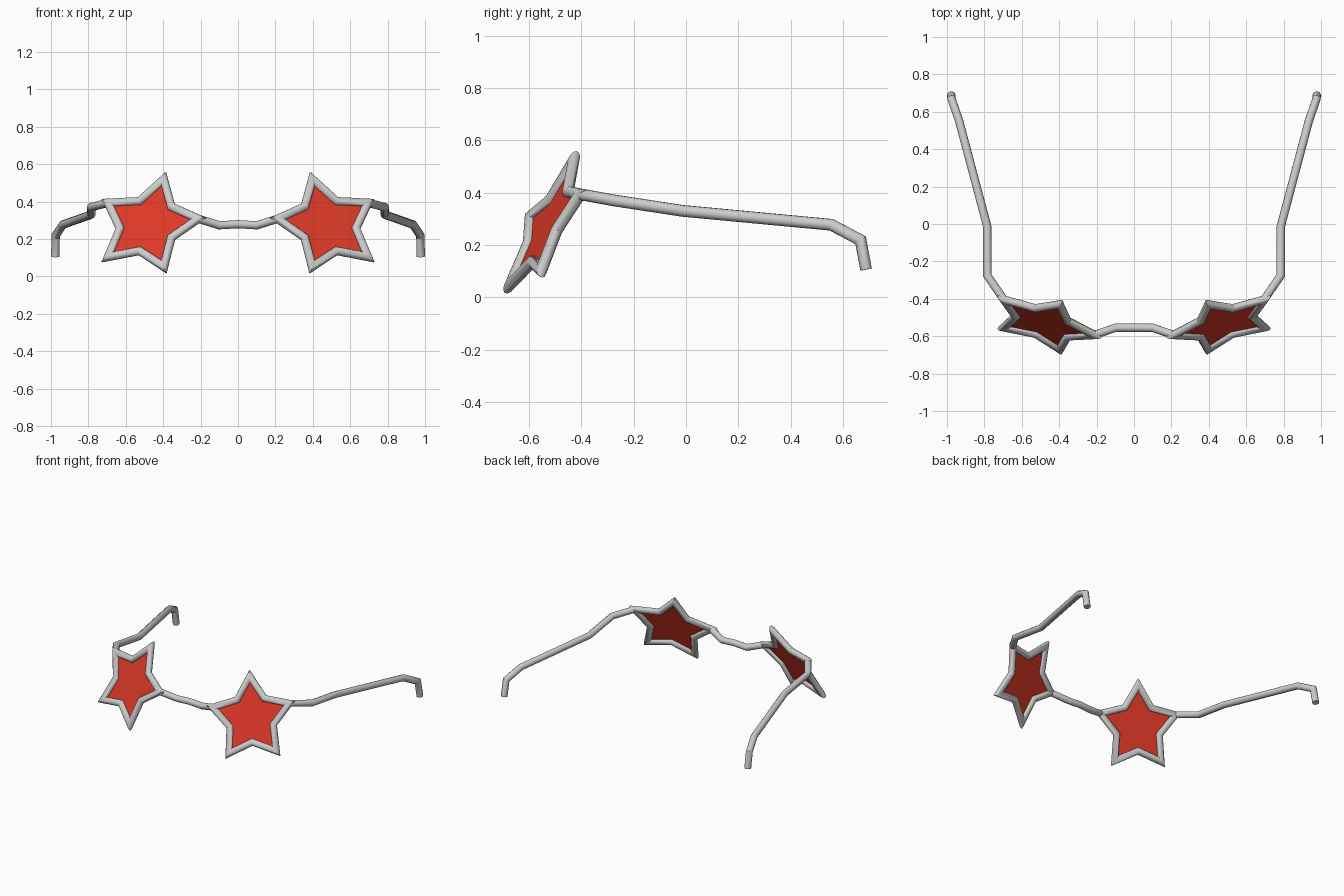
import bpy, bmesh, math
from mathutils import Vector

if "Cube" in bpy.data.objects:
    bpy.data.objects.remove(bpy.data.objects["Cube"])

R = 0.0225      # wire radius
SIDES = 12


def material(name, color):
    m = bpy.data.materials.new(name)
    m.diffuse_color = (*color, 1)
    m.use_nodes = True
    m.node_tree.nodes["Principled BSDF"].inputs["Base Color"].default_value = m.diffuse_color
    return m


silver = material("silver_grey", (0.6, 0.6, 0.6))
red = material("lens_red", (0.72, 0.04, 0.02))


def finish(name, bm, mat, mirror):
    bmesh.ops.recalc_face_normals(bm, faces=bm.faces)
    me = bpy.data.meshes.new(name)
    bm.to_mesh(me)
    bm.free()
    me.materials.append(mat)
    ob = bpy.data.objects.new(name, me)
    bpy.context.collection.objects.link(ob)
    if mirror:
        mod = ob.modifiers.new("Mirror", 'MIRROR')
        mod.use_mirror_merge = False
    return ob


def tube(name, path, closed=False, mirror=True):
    """Round wire along a path with mitred corners."""
    pts = [Vector(p) for p in path]
    n = len(pts)
    segs = [(pts[(i + 1) % n] - pts[i]).normalized() for i in range(n)]
    d = segs[0]
    u = d.orthogonal().normalized()
    v = d.cross(u)
    ring = [pts[0] + R * (math.cos(a) * u + math.sin(a) * v)
            for a in (2 * math.pi * k / SIDES for k in range(SIDES))]
    bm = bmesh.new()
    rings = []
    for i, p in enumerate(pts):
        before, after = segs[i - 1], segs[i]
        if not closed and i == 0:
            before = after
        if not closed and i == n - 1:
            after = before
        plane = (before + after).normalized()
        slide = after if i == 0 else before
        # slide the previous ring along its segment onto the mitre plane
        ring = [q + slide * ((p - q).dot(plane) / slide.dot(plane)) for q in ring]
        rings.append([bm.verts.new(q) for q in ring])
    for i in range(n if closed else n - 1):
        a, b = rings[i], rings[(i + 1) % n]
        for k in range(SIDES):
            j = (k + 1) % SIDES
            bm.faces.new((a[k], a[j], b[j], b[k]))
    if not closed:
        bm.faces.new(rings[0])
        bm.faces.new(rings[-1])
    ob = finish(name, bm, silver, mirror)
    bpy.ops.object.select_all(action='DESELECT')
    ob.select_set(True)
    bpy.context.view_layer.objects.active = ob
    bpy.ops.object.shade_smooth_by_angle(angle=math.radians(40))


# Tilted star outline: first tip points to the bridge
center = Vector((0.479, -0.53, 0.275))
normal = Vector((0.3, -1, 0.51)).normalized()
tip_dir = Vector((-0.30, -0.07, 0.036))
tip_dir = (tip_dir - normal * tip_dir.dot(normal)).normalized()
side_dir = normal.cross(tip_dir)
star = []
for k in range(10):
    rad = 0.277 if k % 2 == 0 else 0.157
    a = k * math.pi / 5
    star.append(center + rad * (math.cos(a) * tip_dir + math.sin(a) * side_dir))

# Star rims
tube("star_rim", star, closed=True)

# Flat star lenses
bm = bmesh.new()
hub = bm.verts.new(center)
edge = [bm.verts.new(p) for p in star]
for k in range(10):
    bm.faces.new((hub, edge[k], edge[(k + 1) % 10]))
finish("star_lens", bm, red, True)

# Bridge between the stars
half = [star[0], Vector((0.10, -0.555, 0.273))]
tube("bridge", half + [Vector((0, -0.555, 0.279))]
     + [Vector((-p.x, p.y, p.z)) for p in reversed(half)], mirror=False)

# Temple arms, starting at the upper outer tip
hinge = max((p for p in star[::2] if p.x > center.x), key=lambda p: p.z)
tube("temple_arm", [hinge, (0.785, -0.275, 0.37), (0.785, -0.012, 0.33),
                    (0.936, 0.555, 0.277), (0.975, 0.667, 0.218),
                    (0.977, 0.688, 0.106)])
